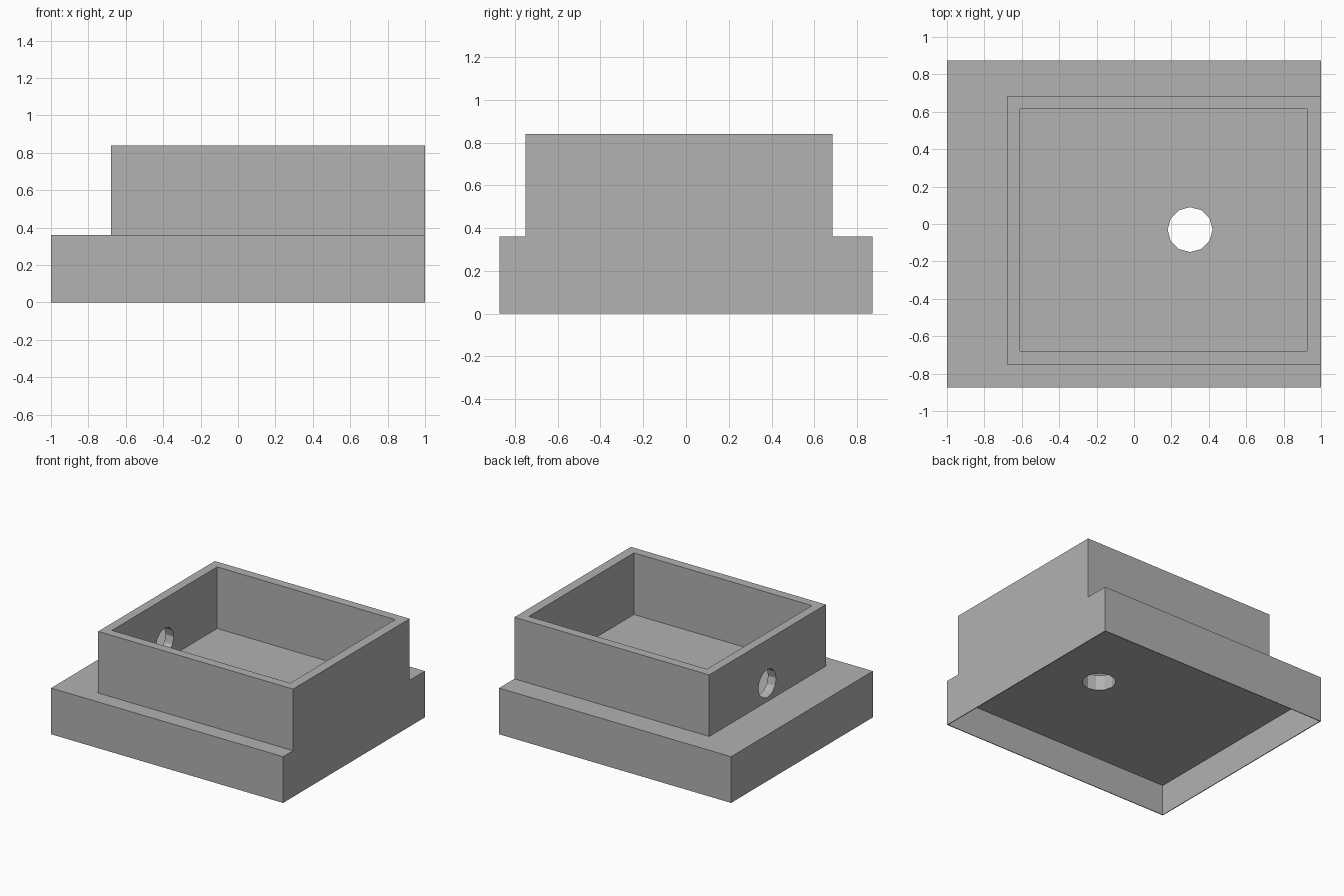
import bpy
import math

cube = bpy.data.objects.get("Cube")
if cube:
    bpy.data.objects.remove(cube, do_unlink=True)

grey = bpy.data.materials.new("plain grey")
grey.use_nodes = True
colour = (0.445, 0.445, 0.445, 1)
grey.diffuse_color = colour
grey.node_tree.nodes["Principled BSDF"].inputs["Base Color"].default_value = colour


def block(name, x, y, z):
    """Box given by its (low, high) extents on each axis."""
    centre = [(a + b) / 2 for a, b in (x, y, z)]
    bpy.ops.mesh.primitive_cube_add(size=1, location=centre)
    ob = bpy.context.object
    ob.name = name
    ob.scale = [b - a for a, b in (x, y, z)]
    bpy.ops.object.transform_apply(location=True, rotation=True, scale=True)
    ob.data.materials.append(grey)
    return ob


def drill(name, radius, location, rotation=(0, 0, 0)):
    bpy.ops.mesh.primitive_cylinder_add(vertices=12, radius=radius, depth=0.4,
                                        location=location, rotation=rotation)
    ob = bpy.context.object
    ob.name = name
    ob.data.materials.append(grey)
    return ob


def combine(target, other, operation):
    """Apply a boolean and discard the helper."""
    mod = target.modifiers.new(operation.title(), 'BOOLEAN')
    mod.operation = operation
    mod.solver = 'EXACT'
    mod.object = other
    bpy.context.view_layer.objects.active = target
    bpy.ops.object.modifier_apply(modifier=mod.name)
    bpy.data.objects.remove(other, do_unlink=True)


HALF_Y = 0.873
LEDGE, TOP, CEILING = 0.36, 0.84, 0.24
SKIN = 0.006

# Wide base with the raised box flush to one side
body = block("stepped_tray", (-1, 1), (-HALF_Y, HALF_Y), (0, LEDGE))
combine(body, block("raised_box", (-0.68, 1), (-0.75, 0.685), (0.3, TOP)), 'UNION')

# Open tray above, thin-walled recess below
combine(body, block("tray_cutter", (-0.61, 0.925), (-0.68, 0.615), (LEDGE, 1)), 'DIFFERENCE')
combine(body, block("recess_cutter", (-1 + SKIN, 1 - SKIN),
                    (-HALF_Y + SKIN, HALF_Y - SKIN), (-0.2, CEILING)), 'DIFFERENCE')

# Round holes through the floor and the side wall
combine(body, drill("floor_hole_cutter", 0.12, (0.3, -0.03, 0.3)), 'DIFFERENCE')
combine(body, drill("wall_hole_cutter", 0.11, (-0.65, -0.03, 0.5),
                    (0, math.pi / 2, 0)), 'DIFFERENCE')
